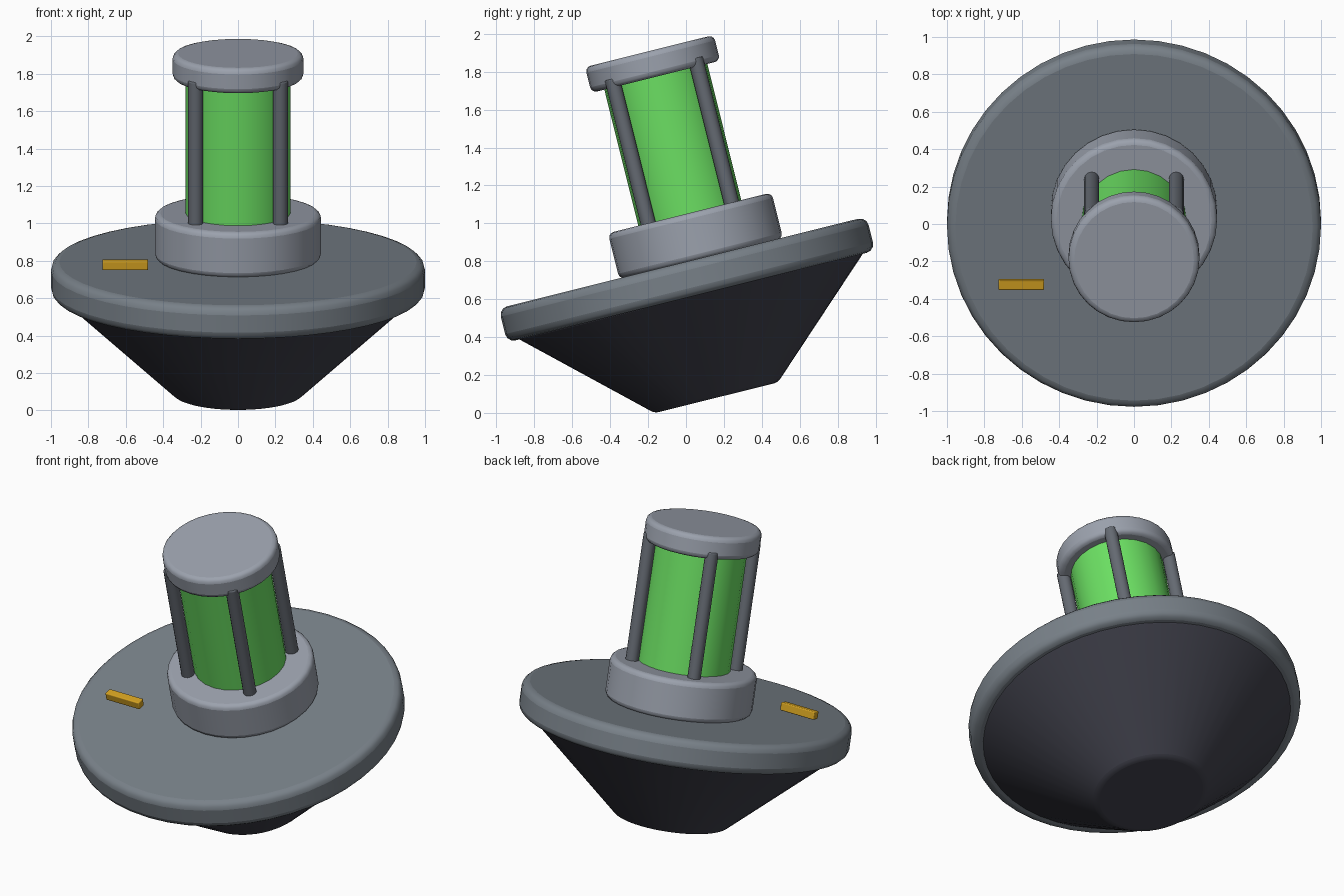
import bpy, bmesh, math
from mathutils import Matrix, Vector

if "Cube" in bpy.data.objects:
    bpy.data.objects.remove(bpy.data.objects["Cube"])

# Whole device leans toward the front around the foot of the cone
FRAME = Matrix.Translation((0, 0.16, 0.08)) @ Matrix.Rotation(math.radians(14), 4, 'X')
TOWER_Y = 0.10  # tower sits slightly behind the hull axis


def material(name, rgb):
    m = bpy.data.materials.new(name)
    m.diffuse_color = (*rgb, 1)
    m.use_nodes = True
    m.node_tree.nodes["Principled BSDF"].inputs["Base Color"].default_value = m.diffuse_color
    return m


light_grey = material("light_grey", (0.33, 0.36, 0.42))
mid_grey = material("mid_grey", (0.19, 0.22, 0.25))
dark_grey = material("dark_grey", (0.13, 0.145, 0.17))
charcoal = material("charcoal", (0.052, 0.053, 0.072))
green = material("green", (0.15, 0.75, 0.125))
amber = material("amber", (0.66, 0.36, 0.015))


def finish(name, bm, mat, bevel=0.0):
    me = bpy.data.meshes.new(name)
    bm.to_mesh(me)
    bm.free()
    me.materials.append(mat)
    ob = bpy.data.objects.new(name, me)
    bpy.context.collection.objects.link(ob)
    ob.matrix_world = FRAME
    if bevel:
        mod = ob.modifiers.new("bevel", 'BEVEL')
        mod.width = bevel
        mod.segments = 3
        mod.limit_method = 'ANGLE'
        mod.angle_limit = math.radians(35)
    bpy.ops.object.select_all(action='DESELECT')
    ob.select_set(True)
    bpy.context.view_layer.objects.active = ob
    bpy.ops.object.shade_smooth_by_angle(angle=math.radians(35))
    return ob


def drum(name, r1, r2, z1, z2, mat, x=0.0, y=0.0, sides=32, bevel=0.0):
    bm = bmesh.new()
    bmesh.ops.create_cone(bm, cap_ends=True, segments=sides, radius1=r1, radius2=r2,
                          depth=z2 - z1,
                          matrix=Matrix.Translation((x, y, (z1 + z2) / 2)))
    return finish(name, bm, mat, bevel)


# Hull: tapered lower cone and thick rounded disc
drum("lower_cone", 0.335, 0.945, 0.0, 0.56, charcoal, sides=48, bevel=0.02)
drum("hull_disc", 1.0, 1.0, 0.55, 0.735, mid_grey, sides=48, bevel=0.045)

# Tower: base collar, glowing core and cap
drum("tower_collar", 0.445, 0.445, 0.73, 0.98, light_grey, y=TOWER_Y, bevel=0.03)
drum("glowing_core", 0.28, 0.28, 0.96, 1.74, green, y=TOWER_Y, sides=24)
drum("tower_cap", 0.35, 0.35, 1.72, 1.86, light_grey, y=TOWER_Y, bevel=0.03)

# Four posts around the core
for i in range(4):
    a = math.radians(45 + 90 * i)
    drum(f"post_{i + 1}", 0.04, 0.04, 0.965, 1.765, dark_grey,
         x=0.32 * math.cos(a), y=TOWER_Y + 0.32 * math.sin(a), sides=12, bevel=0.006)

# Small bar hovering just above the disc
bm = bmesh.new()
bmesh.ops.create_cube(bm, size=1, matrix=Matrix.Translation((-0.603, -0.30, 0.795))
                      @ Matrix.Diagonal((0.245, 0.05, 0.05, 1)))
finish("indicator_bar", bm, amber, 0.006)
